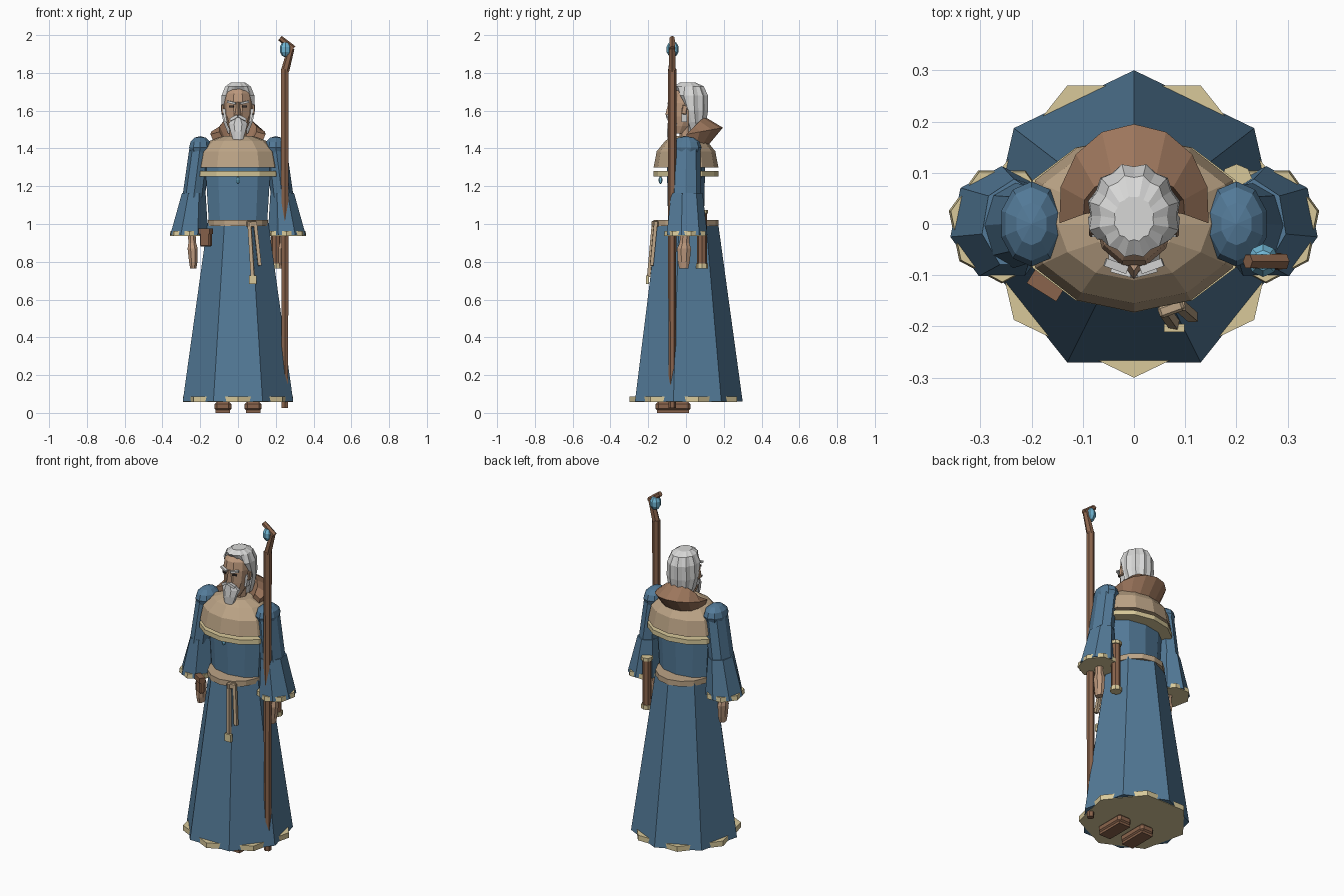
import bpy, bmesh, math
from mathutils import Vector, Matrix


def mat(name, r, g, b):
    m = bpy.data.materials.new(name)
    m.diffuse_color = [((c / 255 + 0.055) / 1.055) ** 2.4 for c in (r, g, b)] + [1]
    return m


BLUE = mat("blue cloth", 83, 122, 152)
TAN = mat("tan cloth", 188, 164, 134)
TRIM = mat("cream trim", 216, 201, 154)
BROWN = mat("brown wood", 138, 100, 76)
HOOD = mat("hood brown", 156, 118, 92)
SKIN = mat("skin", 190, 154, 126)
HAIR = mat("white hair", 215, 215, 214)
GLOW = mat("crystal blue", 112, 182, 212)
DARK = mat("dark eyes", 60, 52, 50)


def finish(name, bm, m):
    bmesh.ops.recalc_face_normals(bm, faces=bm.faces)
    me = bpy.data.meshes.new(name)
    bm.to_mesh(me)
    bm.free()
    me.materials.append(m)
    ob = bpy.data.objects.new(name, me)
    bpy.context.collection.objects.link(ob)
    return ob


def skin_rings(bm, rings, closed=True):
    """Join rings of points with quads and cap both ends."""
    rows = [[bm.verts.new(p) for p in r] for r in rings]
    n = len(rows[0])
    for a, b in zip(rows, rows[1:]):
        for i in range(n):
            j = (i + 1) % n
            bm.faces.new((a[i], a[j], b[j], b[i]))
    bm.faces.new(rows[0])
    bm.faces.new(rows[-1])


def loft(name, rings, sides, m, phase=90, warp=None):
    """Rings are (z, rx, ry, cx, cy); phase is the angle of the first corner."""
    bm = bmesh.new()
    out = []
    for z, rx, ry, cx, cy in rings:
        row = []
        for i in range(sides):
            a = math.radians(phase) + 2 * math.pi * i / sides
            p = Vector((cx + rx * math.cos(a), cy + ry * math.sin(a), z))
            row.append(warp(p, i) if warp else p)
        out.append(row)
    skin_rings(bm, out)
    return finish(name, bm, m)


def box(name, loc, size, m, rot=(0, 0, 0), bevel=0):
    bm = bmesh.new()
    bmesh.ops.create_cube(bm, size=1)
    bmesh.ops.scale(bm, vec=size, verts=bm.verts)
    if bevel:
        bmesh.ops.bevel(bm, geom=bm.edges[:], offset=bevel, segments=1, affect='EDGES')
    ob = finish(name, bm, m)
    ob.location = loc
    ob.rotation_euler = [math.radians(r) for r in rot]
    return ob


def rod(name, a, b, r1, r2, sides, m):
    a, b = Vector(a), Vector(b)
    bm = bmesh.new()
    bmesh.ops.create_cone(bm, cap_ends=True, segments=sides, radius1=r1, radius2=r2,
                          depth=(b - a).length)
    q = (b - a).to_track_quat('Z', 'Y').to_matrix().to_4x4()
    bmesh.ops.transform(bm, matrix=Matrix.Translation((a + b) / 2) @ q, verts=bm.verts)
    return finish(name, bm, m)


def ball(name, loc, size, m, u=8, v=6):
    bm = bmesh.new()
    bmesh.ops.create_uvsphere(bm, u_segments=u, v_segments=v, radius=1)
    bmesh.ops.scale(bm, vec=size, verts=bm.verts)
    bmesh.ops.translate(bm, vec=loc, verts=bm.verts)
    return finish(name, bm, m)


# Robe: seven-sided skirt with the hem and belt turned the other way
loft("skirt", [(0.06, 0.3, 0.3, 0, 0), (1.005, 0.165, 0.17, 0, 0)], 7, BLUE, 90)
loft("hem", [(0.057, 0.3, 0.3, 0, 0), (0.088, 0.3, 0.3, 0, 0)], 7, TRIM, -90)
loft("belt", [(0.99, 0.163, 0.173, 0, 0), (1.022, 0.163, 0.173, 0, 0)], 14, TAN, -90)
loft("torso", [(1.02, 0.163, 0.095, 0, 0), (1.25, 0.178, 0.1, 0, 0),
               (1.4, 0.17, 0.1, 0, 0)], 10, BLUE, -90)

# Shoulder mantle and its trim
loft("mantle_trim", [(1.252, 0.228, 0.172, 0, 0), (1.28, 0.228, 0.172, 0, 0)], 12, TRIM, -90)
loft("mantle", [(1.298, 0.222, 0.172, 0, 0), (1.385, 0.205, 0.155, 0, 0),
                (1.44, 0.15, 0.11, 0, 0), (1.465, 0.08, 0.07, 0, 0)], 12, TAN, -90)

# Folded hood: a tilted half ring with a four-cornered section
bm = bmesh.new()
section = [(0.10, 0.065, 1.57, 0.07), (0.148, 0.165, 1.51, 0.03),
           (0.125, 0.09, 1.42, 0.0), (0.07, 0.03, 1.47, 0.03)]
rows = []
for k in range(9):
    t = math.radians(-100 + 25 * k)
    rows.append([(rx * math.sin(t), 0.03 + ry * math.cos(t), z - d * (1 - math.cos(t)))
                 for rx, ry, z, d in section])
skin_rings(bm, rows)
finish("hood", bm, HOOD)

# Arms, hands and boots
for s, side in ((-1, "right"), (1, "left")):
    ball(side + "_shoulder", (s * 0.2, 0, 1.405), (0.062, 0.083, 0.06), BLUE, 10, 6)
    loft(side + "_upper_sleeve", [(1.14, 0.06, 0.083, s * 0.235, -0.003),
                                  (1.41, 0.056, 0.075, s * 0.2, 0)], 8, BLUE, 90)
    loft(side + "_lower_sleeve", [(0.942, 0.103, 0.113, s * 0.258, 0),
                                  (1.165, 0.064, 0.088, s * 0.234, 0)], 7, BLUE, 90)
    loft(side + "_cuff", [(0.937, 0.106, 0.116, s * 0.258, 0),
                          (0.964, 0.103, 0.113, s * 0.257, 0)], 7, TRIM, -90)
    loft(side + "_hand", [(0.765, 0.018, 0.026, s * 0.237, -0.012),
                          (0.80, 0.024, 0.034, s * 0.237, -0.012),
                          (0.87, 0.029, 0.04, s * 0.24, -0.01),
                          (0.9, 0.022, 0.028, s * 0.242, -0.008),
                          (0.95, 0.022, 0.028, s * 0.245, -0.005)], 8, SKIN, 22.5)
    box(side + "_boot", (s * 0.08, -0.068, 0.034), (0.09, 0.185, 0.052), BROWN, bevel=0.014)
    box(side + "_sole", (s * 0.08, -0.068, 0.007), (0.076, 0.17, 0.014), BROWN)

# Head
loft("neck", [(1.42, 0.045, 0.045, 0, 0.01), (1.55, 0.045, 0.045, 0, 0.01)], 8, SKIN)
loft("head", [(1.48, 0.035, 0.045, 0, -0.035), (1.52, 0.055, 0.065, 0, -0.02),
              (1.57, 0.07, 0.08, 0, -0.005), (1.64, 0.077, 0.09, 0, 0.005),
              (1.69, 0.072, 0.084, 0, 0.008), (1.725, 0.045, 0.055, 0, 0.01)], 10, SKIN, -72)


# Swept-back hair in alternating locks, cut away over the face
def lock(p, i):
    c = Vector((0, 0.02, p.z))
    p = c + (p - c) * (1.0 if i % 2 else 0.92)
    if p.z < 1.69:
        p.y = max(p.y, -0.03 if p.z > 1.65 else 0.012)
    return p


loft("hair", [(1.748, 0.04, 0.045, 0, 0.01), (1.728, 0.07, 0.082, 0, 0.015),
              (1.68, 0.09, 0.105, 0, 0.015), (1.6, 0.093, 0.102, 0, 0.018),
              (1.54, 0.08, 0.08, 0, 0.03), (1.48, 0.055, 0.05, 0, 0.045)], 24, HAIR, 90, lock)

# Face
loft("beard", [(1.437, 0.026, 0.014, 0, -0.085), (1.49, 0.043, 0.028, 0, -0.075),
               (1.53, 0.054, 0.04, 0, -0.06), (1.565, 0.03, 0.03, 0, -0.066)], 8, HAIR, 22.5)
loft("nose", [(1.575, 0.017, 0.022, 0, -0.085), (1.585, 0.015, 0.025, 0, -0.083),
              (1.645, 0.008, 0.012, 0, -0.08)], 4, SKIN, -90)
for s in (-1, 1):
    box("moustache", (s * 0.021, -0.09, 1.562), (0.045, 0.02, 0.015), HAIR, (0, s * 28, s * 15))
    box("eyebrow", (s * 0.035, -0.082, 1.643), (0.046, 0.016, 0.011), HAIR, (0, -s * 12, s * 20))
    box("eye", (s * 0.034, -0.08, 1.622), (0.026, 0.008, 0.009), DARK, (0, 0, s * 20))
    box("sideburn", (s * 0.07, -0.01, 1.575), (0.014, 0.03, 0.07), HAIR, (0, s * 8, 0))
    box("ear", (s * 0.081, -0.008, 1.605), (0.014, 0.028, 0.05), SKIN, (-10, 0, 0), 0.004)

# Staff with a crooked top holding a crystal
rod("staff", (0.248, -0.073, 0.025), (0.248, -0.073, 1.82), 0.02, 0.023, 6, BROWN)
rod("staff_bend", (0.249, -0.073, 1.81), (0.281, -0.073, 1.93), 0.022, 0.018, 6, BROWN)
rod("staff_hook", (0.293, -0.073, 1.928), (0.222, -0.073, 1.984), 0.017, 0.015, 6, BROWN)
ball("crystal", (0.252, -0.071, 1.925), (0.032, 0.034, 0.043), GLOW, 8, 5)

# Pendant on the chest
rod("pendant_cord", (0, -0.135, 1.24), (0, -0.135, 1.27), 0.005, 0.005, 6, TRIM)
ball("pendant", (0, -0.135, 1.232), (0.013, 0.011, 0.02), GLOW, 6, 4)

# Pouch, scroll case and sash tails on the belt
box("pouch", (-0.17, -0.117, 0.925), (0.064, 0.03, 0.09), BROWN, (0, 0, -32), 0.007)
box("pouch_flap", (-0.171, -0.118, 0.962), (0.068, 0.036, 0.03), BROWN, (0, 0, -32))
rod("scroll_case", (0.2, 0.085, 0.785), (0.2, 0.085, 1.06), 0.026, 0.026, 8, BROWN)
rod("scroll_end_low", (0.2, 0.085, 0.765), (0.2, 0.085, 0.79), 0.032, 0.032, 8, TRIM)
rod("scroll_end_high", (0.2, 0.085, 1.055), (0.2, 0.085, 1.075), 0.032, 0.032, 8, TRIM)
rod("sash_long", (0.06, -0.17, 1.01), (0.078, -0.196, 0.72), 0.013, 0.013, 4, TAN)
rod("sash_short", (0.09, -0.16, 1.01), (0.115, -0.182, 0.78), 0.013, 0.013, 4, TAN)
box("sash_knot", (0.072, -0.165, 1.0), (0.05, 0.024, 0.034), TAN, (0, 0, 20), 0.005)
box("tassel", (0.079, -0.203, 0.705), (0.04, 0.016, 0.045), TRIM)
